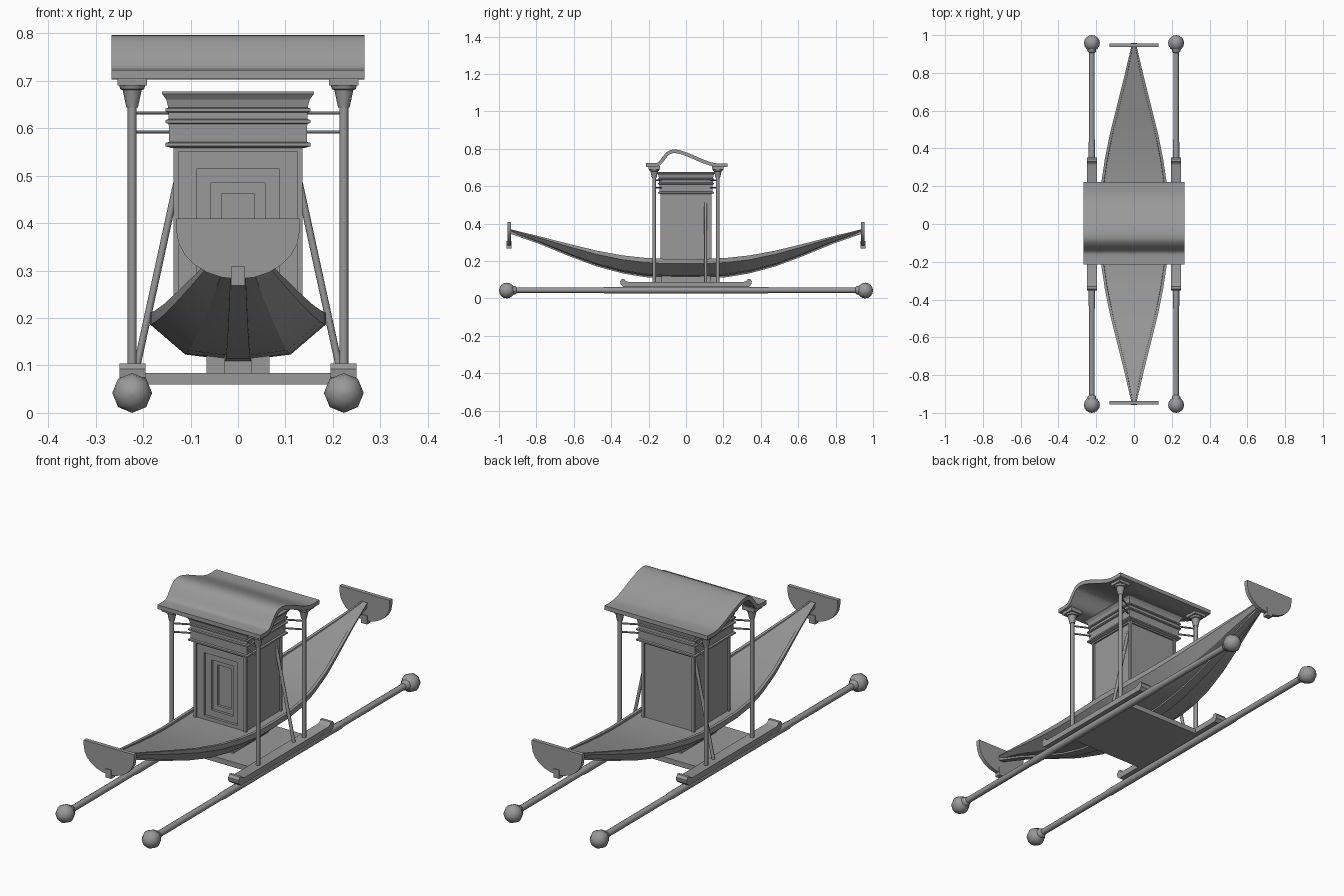
import bpy, bmesh, math
from mathutils import Vector

if "Cube" in bpy.data.objects:
    bpy.data.objects.remove(bpy.data.objects["Cube"])

grey = bpy.data.materials.new("dark_grey")
grey.diffuse_color = (.32, .32, .32, 1)
grey.use_nodes = True
grey.node_tree.nodes["Principled BSDF"].inputs["Base Color"].default_value = grey.diffuse_color


def make(name, verts, faces, smooth=None):
    me = bpy.data.meshes.new(name)
    me.from_pydata([tuple(v) for v in verts], [], faces)
    me.materials.append(grey)
    bm = bmesh.new()
    bm.from_mesh(me)
    bmesh.ops.recalc_face_normals(bm, faces=bm.faces)
    bm.to_mesh(me)
    bm.free()
    ob = bpy.data.objects.new(name, me)
    bpy.context.collection.objects.link(ob)
    if smooth:
        bpy.ops.object.select_all(action='DESELECT')
        ob.select_set(True)
        bpy.context.view_layer.objects.active = ob
        bpy.ops.object.shade_smooth_by_angle(angle=math.radians(smooth))
    return ob


def loft(name, rings, smooth=None):
    n = len(rings[0])
    verts = [v for r in rings for v in r]
    faces = [(k*n+i, k*n+(i+1) % n, (k+1)*n+(i+1) % n, (k+1)*n+i)
             for k in range(len(rings)-1) for i in range(n)]
    faces += [tuple(range(n)), tuple(range((len(rings)-1)*n, len(rings)*n))]
    return make(name, verts, faces, smooth)


def box(name, x, y, z):
    ring = lambda h: [(x[0], y[0], h), (x[1], y[0], h), (x[1], y[1], h), (x[0], y[1], h)]
    return loft(name, [ring(z[0]), ring(z[1])])


def turned(name, origin, direction, profile, sides=8, smooth=50):
    # profile = (distance, radius) pairs along a direction
    d = Vector(direction).normalized()
    q = d.to_track_quat('Z', 'Y')
    rings = [[Vector(origin) + d*t + q @ Vector((r*math.cos(a), r*math.sin(a), 0))
              for a in [math.tau*i/sides for i in range(sides)]] for t, r in profile]
    return loft(name, rings, smooth)


def rod(name, a, b, r, sides=8):
    d = Vector(b) - Vector(a)
    return turned(name, a, d, [(0, r), (d.length, r)], sides)


def extrude_x(name, prof, x0, x1, smooth=None):
    return loft(name, [[(x, y, z) for y, z in prof] for x in (x0, x1)], smooth)


# hull: cross-sections from amidships to the tip: y, half width, rim z, bottom z
stations = [(0, .185, .212, .113), (.12, .182, .212, .115), (.22, .173, .217, .122),
            (.34, .155, .230, .142), (.48, .127, .256, .180), (.62, .092, .290, .232),
            (.78, .052, .331, .298), (.94, .014, .370, .354)]
full = [(-y, w, t, b) for y, w, t, b in stations[:0:-1]] + stations
hull, keel = [], []
for y, w, t, b in full:
    h = t - b
    half = [(w, t), (w, t-.26*h), (.6*w, b+.1*h), (.17*w, b)]
    rim = min(.014, .4*w)
    inner = [(w-rim, t), (w-rim-.001, t-.1*h)]
    loop = half + [(-x, z) for x, z in half[::-1]] + \
        [(-x, z) for x, z in inner] + inner[::-1]
    hull.append([(x, y, z) for x, z in loop])
    k = .012 + .018*(1-abs(y))
    keel.append([(-k, y, b+.008), (k, y, b+.008), (k, y, b-.008), (-k, y, b-.008)])
loft("hull", hull, 25)
loft("keel", keel, 25)

# half-round plates and tabs at both tips
arc = [(.13*math.cos(a), .385-.103*math.sin(a)) for a in
       [math.pi*i/12 for i in range(13)]]
plate = [(.13, .41)] + arc + [(-.13, .41)]
for s, tag in ((-1, "front"), (1, "back")):
    loft(tag+"_end_plate", [[(x, s*y, z) for x, z in plate] for y in (.936, .955)], 30)
    box(tag+"_end_tab", (-.015, .015), sorted((s*.932, s*.959)), (.268, .308))

# sled base
box("base_plate", (-.2, .2), (-.2, .2), (.06, .084))
box("hull_cradle", (-.066, .066), (-.13, .13), (.08, .125))
box("keel_cradle", (-.03, .03), (-.16, .16), (.08, .118))

runner = [(.30, .062), (.335, .062), (.35, .075), (.352, .092), (.343, .104),
          (.33, .104), (.324, .094), (.31, .089)]
runner = runner + [(-y, z) for y, z in runner[::-1]]
for s, tag in ((-1, "left"), (1, "right")):
    extrude_x(tag+"_runner", runner, s*.195, s*.25, 40)
    # carrying pole, slightly thicker amidships, with ball ends
    half = [(.36, .017), (.43, .017), (.455, .0145), (.925, .0145)]
    turned(tag+"_pole", (s*.223, 0, .044), (0, 1, 0),
           [(-t, r) for t, r in half[::-1]] + half)
    for e in (-1, 1):
        ball = [(.042*-math.cos(a), max(.001, .042*math.sin(a)))
                for a in [math.pi*i/8 for i in range(9)]]
        turned(tag+"_pole_ball", (s*.223, e*.958, .042), (0, e, 0), ball)
        turned(tag+"_pole_collar", (s*.223, e*.905, .044), (0, e, 0),
               [(0, .0145), (.008, .022), (.025, .024)])
        # roof column with its flared capital
        c = (s*.223, e*.17, 0)
        turned(tag+"_column", c, (0, 0, 1), [(.08, .0095), (.66, .0095)])
        turned(tag+"_capital", c, (0, 0, 1),
               [(.643, .012), (.652, .014), (.68, .02), (.682, .025), (.692, .028)])
        box(tag+"_capital_block", (c[0]-.031, c[0]+.031), (c[1]-.031, c[1]+.031), (.69, .708))
        # tie rails from column to cabin corner
        for z in (.592, .632):
            rod(tag+"_tie_rail", (c[0], c[1], z), (s*.13, e*.125, z), .004, 6)
    rod(tag+"_brace", (s*.216, .105, .085), (s*.117, .105, .54), .0075)

# cabin: recessed panel on every wall, stepped doorway in the front wall
cabin = box("cabin", (-.136, .136), (-.135, .135), (.17, .563))
bm = bmesh.new()
bm.from_mesh(cabin.data)
walls = [f for f in bm.faces if abs(f.normal.z) < .5]
for f in walls:
    steps = [(.012, -.008)]
    if f.normal.y < -.5:
        steps += [(.037, -.012), (.030, -.012), (.022, -.012)]
    for thick, depth in steps:
        bmesh.ops.inset_region(bm, faces=[f], thickness=thick, depth=0,
                               use_even_offset=True)
        n = f.normal.copy()
        ext = bmesh.ops.extrude_discrete_faces(bm, faces=[f])
        f = ext['faces'][0]
        bmesh.ops.translate(bm, verts=f.verts[:], vec=n*depth)
bm.to_mesh(cabin.data)
bm.free()

# cornice: stacked bands and flared top
cornice = [(.558, .14), (.562, .153), (.569, .153), (.571, .145), (.609, .146),
           (.611, .153), (.617, .153), (.619, .146), (.633, .146), (.635, .153),
           (.641, .153), (.643, .147), (.66, .151), (.672, .16), (.677, .16)]
loft("cornice", [[(-r, -r*.98, z), (r, -r*.98, z), (r, r*.98, z), (-r, r*.98, z)]
                 for z, r in cornice])

# wave-shaped roof: a curve through a few points, thickened
pts = [(-.215, .723), (-.165, .724), (-.145, .732), (-.12, .764), (-.095, .788),
       (-.065, .796), (-.025, .790), (.03, .770), (.09, .744), (.135, .728),
       (.17, .722), (.222, .722)]
top = []
for i in range(len(pts)-1):
    p = [Vector(pts[max(0, min(len(pts)-1, i+k))]) for k in (-1, 0, 1, 2)]
    for t in (0, .33, .67):
        top.append(.5*(2*p[1] + (p[2]-p[0])*t + (2*p[0]-5*p[1]+4*p[2]-p[3])*t*t
                       + (3*p[1]-p[0]-3*p[2]+p[3])*t**3))
top.append(Vector(pts[-1]))
under = []
for i, p in enumerate(top):
    d = (top[min(i+1, len(top)-1)] - top[max(i-1, 0)]).normalized()
    under.append(p + Vector((d.y, -d.x))*.019)
quads = [[(x, q.x, q.y) for x in (-.267, .267) for q in (a, b)] for a, b in zip(top, under)]
loft("roof", [[r[0], r[1], r[3], r[2]] for r in quads], 40)
